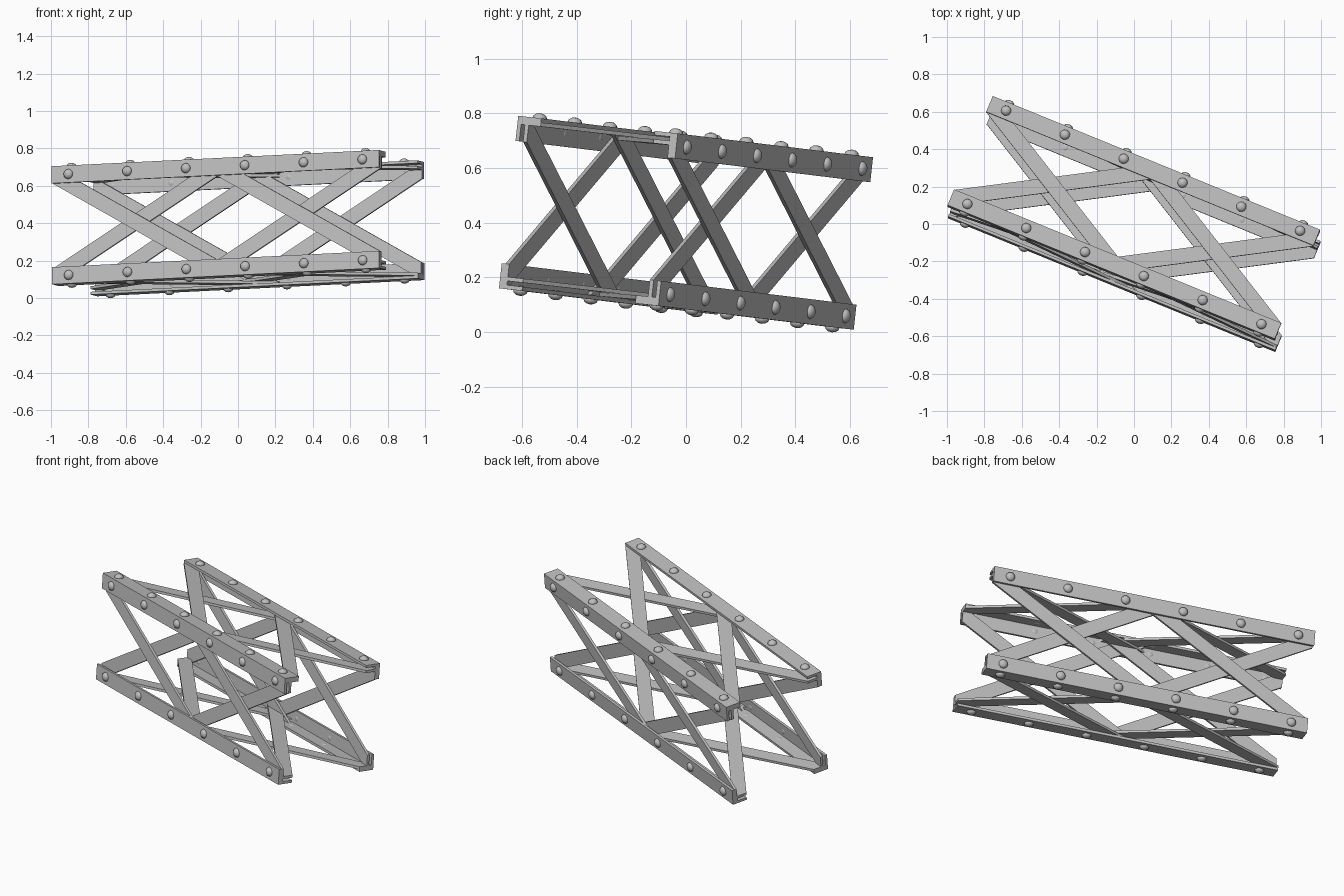
import bpy, bmesh, math
from mathutils import Matrix, Vector

cube = bpy.data.objects.get("Cube")
if cube:
    bpy.data.objects.remove(cube, do_unlink=True)

LENGTH = 1.892      # rail length
HALF = 0.3175       # half of the square section
LEG = 0.092         # angle iron leg
T = 0.015           # plate thickness
BRACE_W = 0.08

steel = bpy.data.materials.new("grey_steel")
steel.use_nodes = True
grey = (0.52, 0.52, 0.52, 1)
steel.diffuse_color = grey
steel.node_tree.nodes["Principled BSDF"].inputs["Base Color"].default_value = grey

# Tilted frame of the whole truss: long axis, depth axis, upright axis
along = Vector((1.75, -0.715, 0.087)).normalized()
up = Vector((-0.005, 0.112, 0.994))
up = (up - along * up.dot(along)).normalized()
depth = up.cross(along)
frame = Matrix((along, depth, up)).transposed().to_4x4()
frame = Matrix.Translation((0, 0, 0.4)) @ frame


def make_object(name, bm, turn, smooth=False):
    bmesh.ops.recalc_face_normals(bm, faces=bm.faces)
    mesh = bpy.data.meshes.new(name)
    for face in bm.faces:
        face.smooth = smooth
    bm.to_mesh(mesh)
    bm.free()
    mesh.materials.append(steel)
    obj = bpy.data.objects.new(name, mesh)
    bpy.context.collection.objects.link(obj)
    obj.matrix_world = frame @ turn
    return obj


def extrude(points, offset):
    """Solid from a flat outline pushed along an offset."""
    bm = bmesh.new()
    face = bm.faces.new([bm.verts.new(p) for p in points])
    result = bmesh.ops.extrude_face_region(bm, geom=[face])
    moved = [g for g in result["geom"] if isinstance(g, bmesh.types.BMVert)]
    bmesh.ops.translate(bm, verts=moved, vec=offset)
    return bm


# L-shaped corner rail
def add_rail(name, turn):
    outline = [(0, 0), (LEG, 0), (LEG, T), (T, T), (T, LEG), (0, LEG)]
    points = [(-LENGTH / 2, -HALF + y, HALF - z) for y, z in outline]
    make_object(name, extrude(points, (LENGTH, 0, 0)), turn)


# Domed rivets on both legs of a rail
def add_rivets(name, turn):
    bm = bmesh.new()
    inner = HALF - LEG / 2
    for i in range(6):
        x = -0.85 + 0.34 * i
        for place, tilt in (((x, -HALF, inner), math.pi / 2), ((x, -inner, HALF), 0)):
            matrix = (Matrix.Translation(place) @ Matrix.Rotation(tilt, 4, 'X')
                      @ Matrix.Diagonal((1, 1, 0.7, 1)))
            bmesh.ops.create_uvsphere(bm, u_segments=12, v_segments=6,
                                      radius=0.027, matrix=matrix)
    make_object(name, bm, turn, smooth=True)


# Flat diagonal strap, trimmed to the rail ends
def add_brace(name, turn, x_top, x_bottom, layer):
    reach = HALF - T
    centre = HALF - LEG / 2
    mid = (x_top + x_bottom) / 2
    run = (x_top - x_bottom) / 2
    half_w = BRACE_W / 2 * math.hypot(run, centre) / centre
    run *= reach / centre
    y = -HALF + T * layer
    points = [(mid + run - half_w, y, reach), (mid + run + half_w, y, reach),
              (mid - run + half_w, y, -reach), (mid - run - half_w, y, -reach)]
    bm = extrude(points, (0, T, 0))
    for side in (-1, 1):
        geom = bm.verts[:] + bm.edges[:] + bm.faces[:]
        cut = bmesh.ops.bisect_plane(bm, geom=geom, plane_co=(side * LENGTH / 2, 0, 0),
                                     plane_no=(side, 0, 0), clear_outer=True)
        edges = [g for g in cut["geom_cut"] if isinstance(g, bmesh.types.BMEdge)]
        if edges:
            bmesh.ops.holes_fill(bm, edges=edges)
    make_object(name, bm, turn)


# Four sides, each with a rail, its rivets and two crossed pairs of straps
for k, side in enumerate(("front", "bottom", "back", "top")):
    turn = Matrix.Rotation(k * math.pi / 2, 4, 'X')
    add_rail(side + "_corner_rail", turn)
    add_rivets(side + "_rivets", turn)
    end = LENGTH / 2
    for label, x0, x1 in (("right", -end, 0), ("left", 0, end)):
        add_brace(f"{side}_{label}_outer_brace", turn, x0, x1, 1)
        add_brace(f"{side}_{label}_inner_brace", turn, x1, x0, 2)
